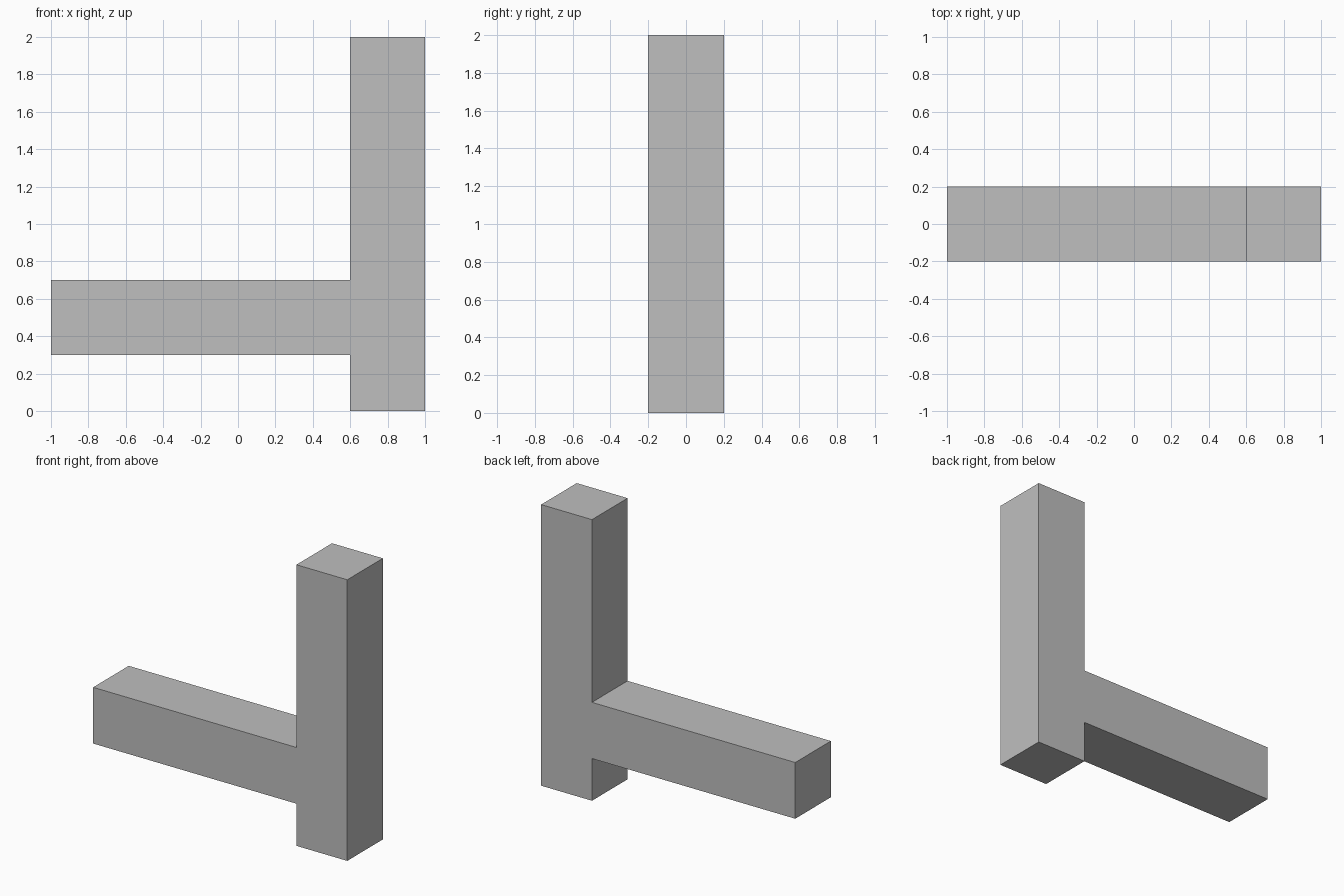
import bpy
import bmesh

cube = bpy.data.objects.get("Cube")
if cube:
    bpy.data.objects.remove(cube, do_unlink=True)

# Plain grey material
grey = bpy.data.materials.new("light_grey")
grey.use_nodes = True
colour = (0.52, 0.52, 0.52, 1)
grey.diffuse_color = colour
grey.node_tree.nodes["Principled BSDF"].inputs["Base Color"].default_value = colour

# Upright post with a side arm, extruded from one front outline
DEPTH = 0.4
outline = [(0.6, 0), (1, 0), (1, 2), (0.6, 2),
           (0.6, 0.7), (-1, 0.7), (-1, 0.3), (0.6, 0.3)]

bm = bmesh.new()
front = bm.faces.new([bm.verts.new((x, -DEPTH / 2, z)) for x, z in outline])
extruded = bmesh.ops.extrude_face_region(bm, geom=[front], use_keep_orig=True)
back_verts = [g for g in extruded["geom"] if isinstance(g, bmesh.types.BMVert)]
bmesh.ops.translate(bm, verts=back_verts, vec=(0, DEPTH, 0))
bmesh.ops.recalc_face_normals(bm, faces=bm.faces)

mesh = bpy.data.meshes.new("post_with_arm")
bm.to_mesh(mesh)
bm.free()
mesh.materials.append(grey)
bpy.context.collection.objects.link(bpy.data.objects.new("post_with_arm", mesh))
